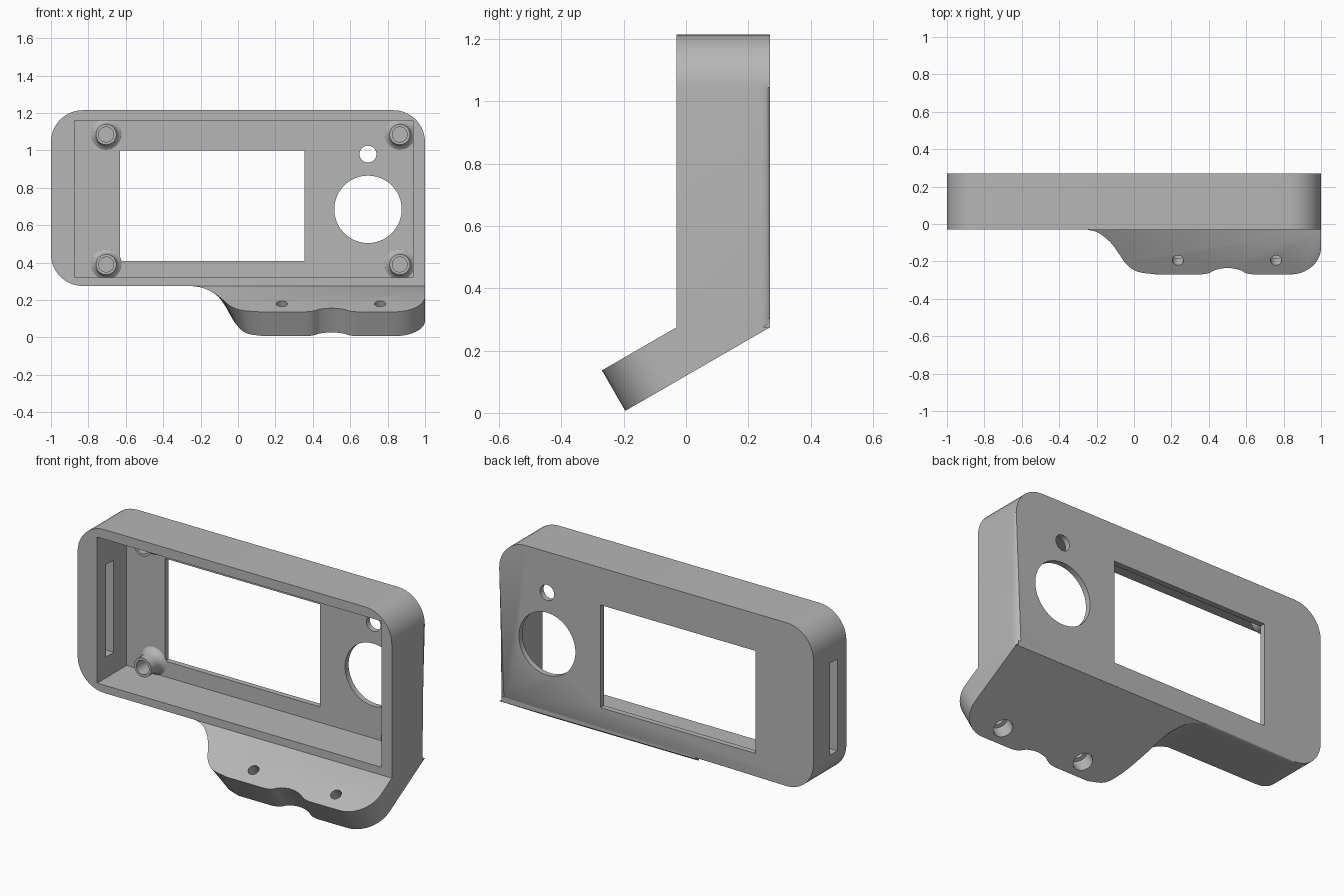
import bpy, bmesh
from math import sin, cos, pi, radians
from mathutils import Matrix, Vector

cube = bpy.data.objects.get("Cube")
if cube:
    bpy.data.objects.remove(cube, do_unlink=True)

grey = bpy.data.materials.new("plain grey")
grey.use_nodes = True
GREY = (0.47, 0.47, 0.47, 1)
grey.diffuse_color = GREY
grey.node_tree.nodes["Principled BSDF"].inputs["Base Color"].default_value = GREY

FRONT, BACK, BASE, TOP = -0.03, 0.27, 0.275, 1.215
INNER = 0.238
TILT = radians(30)
THICK = 0.15


def finish(bm, name):
    bmesh.ops.recalc_face_normals(bm, faces=bm.faces)
    mesh = bpy.data.meshes.new(name)
    bm.to_mesh(mesh)
    bm.free()
    ob = bpy.data.objects.new(name, mesh)
    bpy.context.collection.objects.link(ob)
    mesh.materials.append(grey)
    return ob


def bridge(bm, rings, closed_ends=True):
    """Skin a list of equal-length closed rings of points."""
    loops = [[bm.verts.new(p) for p in ring] for ring in rings]
    n = len(loops[0])
    for a, b in zip(loops, loops[1:]):
        for i in range(n):
            j = (i + 1) % n
            bm.faces.new((a[i], a[j], b[j], b[i]))
    if closed_ends:
        bm.faces.new(loops[0])
        bm.faces.new(loops[-1])


def box(name, x0, x1, y0, y1, z0, z1):
    bm = bmesh.new()
    bmesh.ops.create_cube(bm, size=1)
    for v in bm.verts:
        v.co = ((x0, x1)[v.co.x > 0], (y0, y1)[v.co.y > 0], (z0, z1)[v.co.z > 0])
    return finish(bm, name)


def rod(name, centre, radius, depth, angle, segments=48):
    bm = bmesh.new()
    place = Matrix.Translation(centre) @ Matrix.Rotation(angle, 4, 'X')
    bmesh.ops.create_cone(bm, cap_ends=True, segments=segments, radius1=radius,
                          radius2=radius, depth=depth, matrix=place)
    return finish(bm, name)


def cut(target, cutters):
    bpy.context.view_layer.objects.active = target
    for c in cutters:
        c.hide_render = True
        mod = target.modifiers.new("cut", 'BOOLEAN')
        mod.operation, mod.solver, mod.object = 'DIFFERENCE', 'EXACT', c
        bpy.ops.object.modifier_apply(modifier=mod.name)
        bpy.data.objects.remove(c, do_unlink=True)


def arc(cx, cy, r, start, end, steps=10):
    return [(cx + r * cos(radians(start + (end - start) * i / steps)),
             cy + r * sin(radians(start + (end - start) * i / steps)))
            for i in range(steps + 1)]


def spline(points, steps=4):
    """Smooth curve through the points."""
    pts = [Vector(p) for p in points]
    pts = [2 * pts[0] - pts[1]] + pts + [2 * pts[-1] - pts[-2]]
    out = []
    for a, b, c, d in zip(pts, pts[1:], pts[2:], pts[3:]):
        for i in range(steps):
            t = i / steps
            out.append(0.5 * (2 * b + (c - a) * t + (2 * a - 5 * b + 4 * c - d) * t * t
                              + (3 * b - a - 3 * c + d) * t ** 3))
    return [tuple(p) for p in out + [pts[-2]]]


# Housing: three rounded corners, one square corner above the tab
R = 0.17
outline = ([(1, BASE)] + arc(1 - R, TOP - R, R, 0, 90)
           + arc(R - 1, TOP - R, R, 90, 180) + arc(R - 1, BASE + R, R, 180, 270))
bm = bmesh.new()
bridge(bm, [[(x, y, z) for x, z in outline] for y in (FRONT, BACK)])
rim = [e for e in bm.edges if all(v.co.y > BACK - 0.001 for v in e.verts)]
bmesh.ops.bevel(bm, geom=rim, offset=0.03, segments=5, profile=0.5, affect='EDGES')
housing = finish(bm, "housing")

cut(housing, [
    box("cavity", -0.875, 0.935, -0.2, INNER, 0.32, 1.16),
    box("screen_window", -0.63, 0.355, 0, 0.5, 0.41, 1.0),
    rod("dial_hole", (0.695, 0.25, 0.685), 0.18, 0.2, pi / 2, 64),
    rod("small_hole", (0.695, 0.25, 0.98), 0.045, 0.2, pi / 2, 32),
    box("side_slot", -1.2, -0.8, 0.05, 0.12, 0.44, 0.97),
])

# Square lower back edge above the tab
edge = box("square_back_edge", -0.25, 0.985, BACK - 0.03, BACK, BASE, BASE + 0.03)


# Tilted mounting tab: u runs down the slope, w through the thickness
def on_tab(x, u, w):
    return Vector((x, FRONT - cos(TILT) * u + sin(TILT) * w,
                   BASE - sin(TILT) * u - cos(TILT) * w))


TIP, ROOT = 0.277, -0.26
flare_top = spline([(-0.25, 0), (-0.19, 0.02), (-0.125, 0.08), (-0.08, 0.15),
                    (-0.04, 0.215), (0.02, 0.26), (0.12, TIP)])
flare_bottom = spline([(-0.25, ROOT), (-0.16, -0.23), (-0.09, -0.13), (-0.05, 0.02),
                       (-0.01, 0.15), (0.045, 0.245), (0.14, TIP)])
notch = spline([(0.36, TIP), (0.4, TIP - 0.008), (0.44, TIP - 0.03), (0.5, TIP - 0.04),
                (0.56, TIP - 0.03), (0.6, TIP - 0.008), (0.64, TIP)])
corner = arc(0.835, TIP - 0.165, 0.165, 90, 0)
top_ring = flare_top + notch + corner + [(1, 0)]
bottom_ring = flare_bottom + notch + corner + [(1, ROOT)]
bm = bmesh.new()
bridge(bm, [[on_tab(x, u, 0) for x, u in top_ring],
            [on_tab(x, u, THICK) for x, u in bottom_ring]])
tab = finish(bm, "mounting_tab")
for x in (0.235, 0.76):
    cut(tab, [rod("screw_hole", on_tab(x, 0.19, 0.05), 0.03, 0.4, TILT, 32),
              rod("screw_recess", on_tab(x, 0.19, 0.16), 0.052, 0.18, TILT, 32)])

# Screw standoffs with flared feet, open at the front
profile = [(0.085, INNER + 0.002), (0.068, 0.23), (0.059, 0.215), (0.055, 0.195),
           (0.055, 0.14), (0.04, 0.14), (0.04, 0.235)]
standoffs = []
for side, x in (("right", -0.705), ("left", 0.865)):
    for level, z in (("lower", 0.39), ("upper", 1.085)):
        bm = bmesh.new()
        bridge(bm, [[(x + r * cos(2 * pi * i / 32), y, z + r * sin(2 * pi * i / 32))
                     for i in range(32)] for r, y in profile])
        standoffs.append(finish(bm, f"{level}_{side}_standoff"))

# Smooth rounded faces, keep hard edges
bpy.ops.object.select_all(action='DESELECT')
for ob in [housing, tab] + standoffs:
    ob.select_set(True)
bpy.context.view_layer.objects.active = housing
bpy.ops.object.shade_smooth_by_angle(angle=radians(30))
